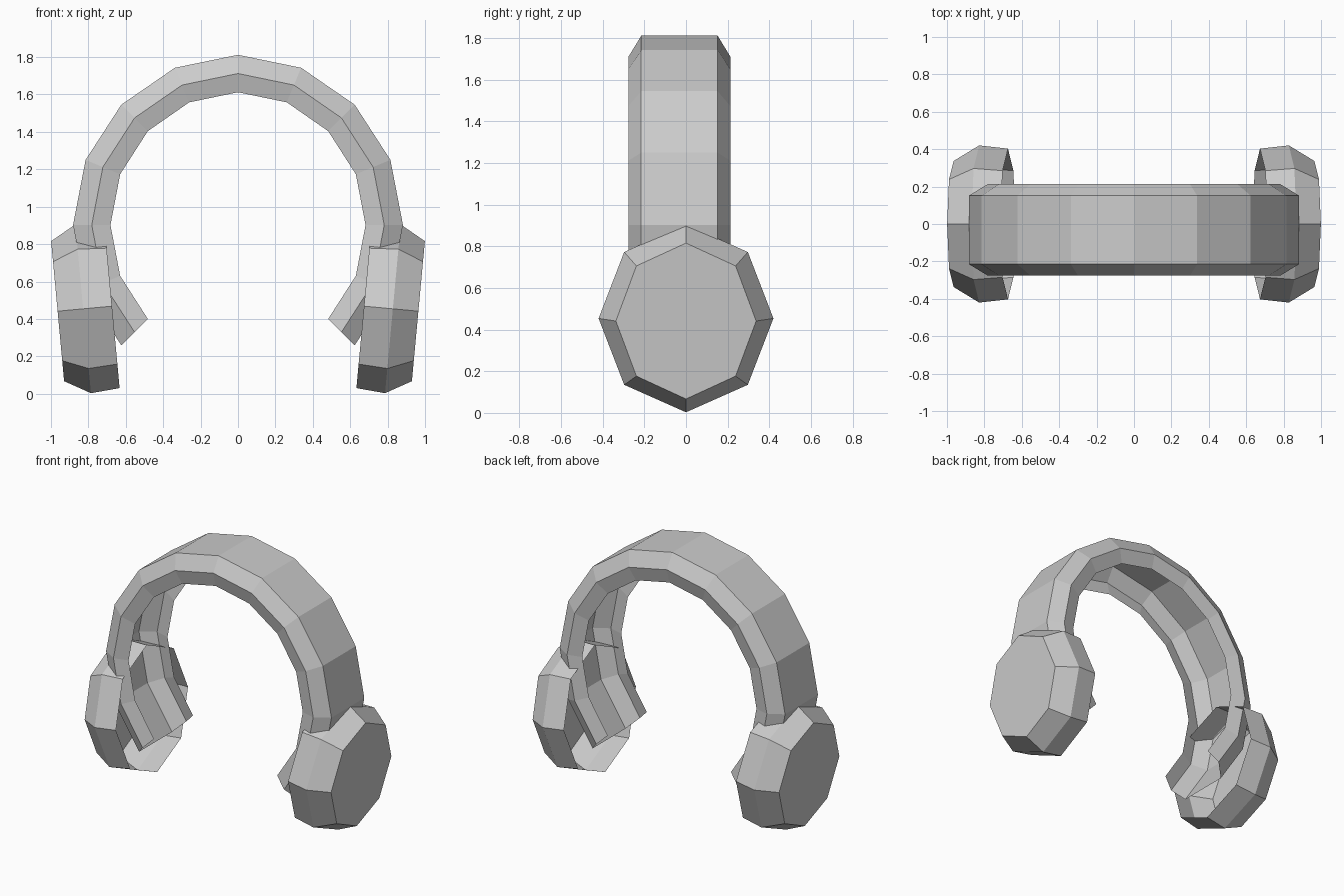
import bpy, bmesh
from math import sin, cos, radians
from mathutils import Vector

if "Cube" in bpy.data.objects:
    bpy.data.objects.remove(bpy.data.objects["Cube"])


def make_object(name, loops, closed, caps):
    """Skin a list of point loops with flat quads; caps = which ends to fill."""
    bm = bmesh.new()
    rings = [[bm.verts.new(p) for p in loop] for loop in loops]
    n = len(rings[0])
    for a, b in zip(rings, rings[1:]):
        for i in range(n if closed else n - 1):
            j = (i + 1) % n
            bm.faces.new((a[i], a[j], b[j], b[i]))
    for i in caps:
        bm.faces.new(rings[i])
    bmesh.ops.recalc_face_normals(bm, faces=bm.faces)
    mesh = bpy.data.meshes.new(name)
    bm.to_mesh(mesh)
    bm.free()
    obj = bpy.data.objects.new(name, mesh)
    bpy.context.collection.objects.link(obj)
    return obj


# Headband: channel section, open on the head side, swept 270 degrees
section = [(0.71, 0.186), (0.81, 0.213), (0.91, 0.152),
           (0.91, -0.215), (0.81, -0.276), (0.71, -0.25)]
band = []
for k in range(13):
    a = radians(-45 + 22.5 * k)
    band.append([((r - 0.028) * cos(a), y, 0.902 + r * sin(a)) for r, y in section])
make_object("headband", band, False, ())

# Ear cups: tilted octagonal shells, open on the side facing the head
tilt = radians(5.3)
axis = Vector((cos(tilt), 0, -sin(tilt)))
up = Vector((sin(tilt), 0, cos(tilt)))
side = Vector((0, 1, 0))
centre = Vector((0.828, 0, 0.454))
cup = []
for offset, ry, rz in [(-0.155, 0.403, 0.440), (0.0, 0.42, 0.453), (0.137, 0.337, 0.376)]:
    c = centre + axis * offset
    cup.append([c + side * ry * cos(radians(45 * i)) + up * rz * sin(radians(45 * i))
                for i in range(8)])
cups = make_object("ear_cups", cup, True, (-1,))
cups.modifiers.new("mirror", 'MIRROR').use_mirror_merge = False
